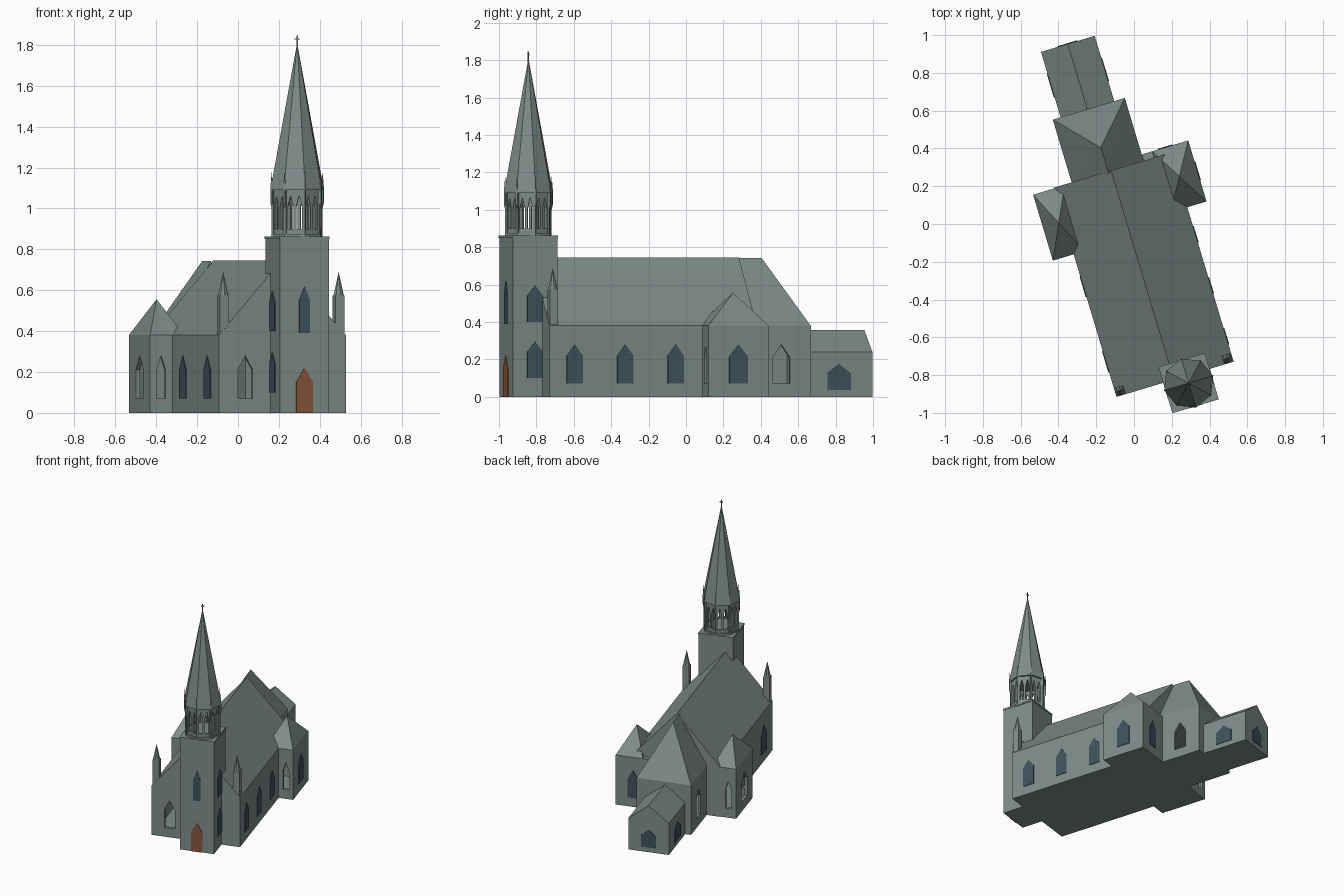
import bpy, bmesh
from math import sin, cos, pi, radians
from mathutils import Matrix, Vector

if "Cube" in bpy.data.objects:
    bpy.data.objects.remove(bpy.data.objects["Cube"])

TURN = Matrix.Rotation(radians(16.7), 3, 'Z')  # whole church stands turned


def material(name, rgb):
    m = bpy.data.materials.new(name)
    m.use_nodes = True
    m.diffuse_color = (*rgb, 1)
    m.node_tree.nodes["Principled BSDF"].inputs["Base Color"].default_value = (*rgb, 1)
    return m


STONE = material("grey_stone", (0.21, 0.264, 0.25))
GLASS = material("dark_blue_glass", (0.051, 0.084, 0.109))
WOOD = material("brown_door_wood", (0.24, 0.09, 0.045))


def hull(name, points, mat=STONE):
    """Convex solid around the points."""
    bm = bmesh.new()
    for p in points:
        bm.verts.new(TURN @ Vector(p))
    bmesh.ops.convex_hull(bm, input=bm.verts)
    bmesh.ops.dissolve_limit(bm, angle_limit=0.01, verts=bm.verts, edges=bm.edges)
    bmesh.ops.recalc_face_normals(bm, faces=bm.faces)
    mesh = bpy.data.meshes.new(name)
    bm.to_mesh(mesh)
    bm.free()
    mesh.materials.append(mat)
    ob = bpy.data.objects.new(name, mesh)
    bpy.context.collection.objects.link(ob)
    return ob


def block(x0, x1, y0, y1, z0, z1):
    return [(x, y, z) for x in (x0, x1) for y in (y0, y1) for z in (z0, z1)]


def ring(x, y, z, r, n=8):
    return [(x + r * cos(2 * pi * i / n), y + r * sin(2 * pi * i / n), z) for i in range(n)]


FRONT, BACK, LEFT, RIGHT = (0, -1), (0, 1), (-1, 0), (1, 0)


def pointed(name, x, y, normal, w, z0, z1, z2, depth=0.004, mat=GLASS):
    """Pointed window shape standing on a wall that faces the normal."""
    nx, ny = normal
    outline = [(-w/2, z0), (w/2, z0), (w/2, z1), (0, z2), (-w/2, z1)]
    return hull(name, [(x - ny*a + nx*d, y + nx*a + ny*d, z)
                       for a, z in outline for d in (-depth, depth)], mat)


def carve(body, cutters):
    bpy.context.view_layer.objects.active = body
    for c in cutters:
        mod = body.modifiers.new("cut", 'BOOLEAN')
        mod.operation, mod.solver, mod.object = 'DIFFERENCE', 'EXACT', c
        bpy.ops.object.modifier_apply(modifier=mod.name)


def discard(cutters):
    for c in cutters:
        bpy.data.objects.remove(c)


EAVE, RIDGE = 0.38, 0.745

# Main bodies
nave = hull("nave", block(-0.352, 0.296, -0.85, 0.306, 0, EAVE)
            + [(-0.035, -0.85, RIDGE), (-0.035, 0.306, RIDGE)])
chancel = hull("chancel", block(-0.253, 0.145, 0.295, 0.653, 0, EAVE)
               + [(-0.05, 0.295, RIDGE - 0.003), (-0.052, 0.438, RIDGE - 0.003)])
left_transept = hull("west_transept", block(-0.467, -0.33, -0.062, 0.302, 0, EAVE))
right_transept = hull("east_transept", block(0.13, 0.402, 0.004, 0.341, 0, EAVE))

# Hollow rooms and open windows
cutters = [hull("room", block(*b, 0.02, 0.36)) for b in (
    (-0.332, 0.276, -0.83, 0.286), (-0.233, 0.125, 0.25, 0.633),
    (-0.447, -0.25, -0.04, 0.28), (0.2, 0.382, 0.024, 0.321))]
for x, y, normal, w in (
        (-0.218, -0.85, FRONT, 0.076),
        (-0.253, 0.489, LEFT, 0.095), (0.145, 0.489, RIGHT, 0.095),
        (-0.467, 0.117, LEFT, 0.13),
        (-0.411, -0.062, FRONT, 0.045), (-0.411, 0.302, BACK, 0.045),
        (0.35, 0.004, FRONT, 0.045)):
    cutters.append(pointed("opening", x, y, normal, w, 0.07, 0.21, 0.28, 0.035))
for body in (nave, chancel, left_transept, right_transept):
    carve(body, cutters)
discard(cutters)

# Transept pyramid roofs
for name, x0, x1, y0, y1 in (("west_transept_roof", -0.467, -0.293, -0.062, 0.302),
                             ("east_transept_roof", 0.203, 0.402, 0.004, 0.341)):
    hull(name, block(x0, x1, y0, y1, EAVE - 0.01, EAVE)
         + [((x0 + x1) / 2, (y0 + y1) / 2, 0.556)])

# Sacristy behind the chancel
hull("sacristy", block(-0.21, 0.087, 0.64, 1.014, 0, 0.24)
     + [(-0.062, 0.64, 0.358), (-0.062, 1.014, 0.358)])
for x, y, normal, w in ((-0.21, 0.828, LEFT, 0.13), (0.087, 0.828, RIGHT, 0.13),
                        (-0.062, 1.014, BACK, 0.11)):
    pointed("sacristy_window", x, y, normal, w, 0.037, 0.125, 0.176)

# Glazed nave and transept windows
for y in (-0.71, -0.428, -0.146):
    pointed("nave_east_window", 0.296, y, RIGHT, 0.09, 0.07, 0.22, 0.28)
for y in (-0.655, -0.24):
    pointed("nave_west_window", -0.352, y, LEFT, 0.115, 0.07, 0.21, 0.28)
pointed("east_transept_window", 0.402, 0.173, RIGHT, 0.105, 0.07, 0.215, 0.28)
pointed("east_transept_back_window", 0.275, 0.341, BACK, 0.08, 0.07, 0.215, 0.28)

# Corner pinnacles on the facade
for x in (-0.323, 0.267):
    y, h = -0.824, 0.0235
    hull("pinnacle_shaft", block(x - h, x + h, y - h, y + h, 0.3, 0.575))
    hull("pinnacle_spire", ring(x, y, 0.575, 0.026) + [(x, y, 0.69)])

# Tower
TX, TY, H = 0.035, -0.89, 0.125
hull("tower", block(TX - H, TX + H, TY - H, TY + H, 0, 0.85))
hull("tower_cornice", block(TX - H - .003, TX + H + .003, TY - H - .003, TY + H + .003, 0.85, 0.862))
pointed("tower_door", TX, TY - H, FRONT, 0.085, 0, 0.15, 0.22, mat=WOOD)
pointed("tower_front_window", TX, TY - H, FRONT, 0.055, 0.39, 0.55, 0.62)
for side in (LEFT, RIGHT):
    for z in (0.1, 0.4):
        pointed("tower_side_window", TX + side[0] * H, TY, side, 0.09, z, z + 0.14, z + 0.195)

# Open belfry with paired lancets on every face
hull("belfry_base", ring(TX, TY, 0.86, 0.13) + ring(TX, TY, 0.875, 0.13))
belfry = hull("belfry", ring(TX, TY, 0.87, 0.122) + ring(TX, TY, 1.1, 0.122))
cutters = [hull("hollow", ring(TX, TY, 0.89, 0.102) + ring(TX, TY, 1.085, 0.102))]
for k in range(4):
    a = pi / 8 + k * pi / 4
    for s in (-0.021, 0.021):
        cutters.append(pointed("lancet", TX - s * sin(a), TY + s * cos(a), (cos(a), sin(a)),
                               0.027, 0.9, 1.01, 1.065, 0.2))
carve(belfry, cutters)
discard(cutters)

# Spire with small corner pinnacles
hull("spire", ring(TX, TY, 1.09, 0.135) + ring(TX, TY, 1.1, 0.135) + [(TX, TY, 1.81)])
for (x, y, _), (xi, yi, _) in zip(ring(TX, TY, 0, 0.13), ring(TX, TY, 0, 0.122)):
    hull("belfry_pier", ring(xi, yi, 0.87, 0.008, 4) + ring(xi, yi, 1.09, 0.008, 4))
    hull("corner_pinnacle", [(x, y, 1.0), (x, y, 1.18)]
         + ring(x, y, 1.03, 0.007, 4) + ring(x, y, 1.1, 0.007, 4))

# Cross on top
hull("cross_post", block(TX - .003, TX + .003, TY - .003, TY + .003, 1.79, 1.845))
hull("cross_arm", block(TX - .012, TX + .012, TY - .003, TY + .003, 1.826, 1.832))
